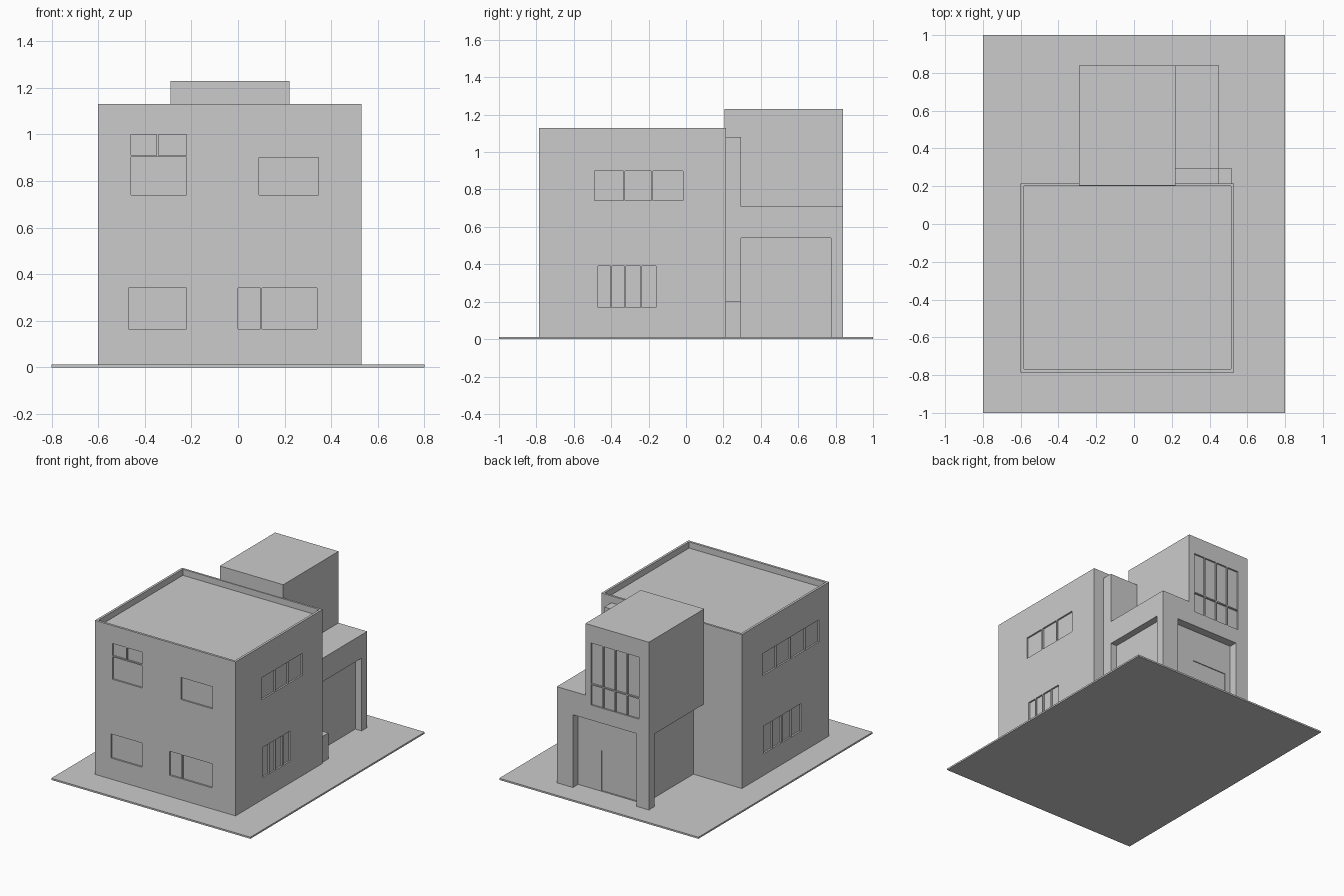
import bpy, bmesh

if "Cube" in bpy.data.objects:
    bpy.data.objects.remove(bpy.data.objects["Cube"])


def add_box(bm, lo, hi):
    size = [h - l for l, h in zip(lo, hi)]
    mid = [(l + h) / 2 for l, h in zip(lo, hi)]
    for v in bmesh.ops.create_cube(bm, size=1)["verts"]:
        v.co = [m + c * s for m, c, s in zip(mid, v.co, size)]


def boxes(name, *bounds):
    bm = bmesh.new()
    for lo, hi in bounds:
        add_box(bm, lo, hi)
    mesh = bpy.data.meshes.new(name)
    bm.to_mesh(mesh)
    bm.free()
    ob = bpy.data.objects.new(name, mesh)
    bpy.context.collection.objects.link(ob)
    return ob


def cut(ob, bounds):
    cutter = boxes(ob.name + "_cutter", *bounds)
    cutter.hide_render = True
    mod = ob.modifiers.new("openings", "BOOLEAN")
    mod.operation = "DIFFERENCE"
    mod.solver = "EXACT"
    mod.object = cutter
    bpy.context.view_layer.objects.active = ob
    bpy.ops.object.modifier_apply(modifier=mod.name)
    bpy.data.objects.remove(cutter)


def panes(axis, wall, inward, us, zs, depth=0.012, bar=0.008):
    """Pane recesses on a wall; us and zs list frame edges and bar centres."""
    def spans(e):
        return [(a + (bar / 2 if i else 0), b - (bar / 2 if i < len(e) - 2 else 0))
                for i, (a, b) in enumerate(zip(e, e[1:]))]
    d0, d1 = sorted((wall - inward * 0.03, wall + inward * depth))
    out = []
    for u0, u1 in spans(us):
        for z0, z1 in spans(zs):
            if axis == "y":
                out.append(((u0, d0, z0), (u1, d1, z1)))
            else:
                out.append(((d0, u0, z0), (d1, u1, z1)))
    return out


# Ground slab
boxes("ground_slab", ((-0.8, -1, 0), (0.8, 1, 0.012)))

# Main block with sunken roof and windows
L, R, F, B, H = -0.6, 0.53, -0.785, 0.215, 1.13
house = boxes("main_block", ((L, F, 0.005), (R, B, H)))
openings = [((L + 0.017, F + 0.017, 1.085), (R - 0.017, B - 0.015, 1.3))]
openings += panes("y", F, 1, [-0.46, -0.345, -0.22], [0.91, 1.0])
openings += panes("y", F, 1, [-0.46, -0.22], [0.74, 0.902])
openings += panes("y", F, 1, [0.09, 0.345], [0.74, 0.90])
openings += panes("y", F, 1, [-0.47, -0.22], [0.165, 0.34])
openings += panes("y", F, 1, [0.0, 0.1, 0.34], [0.165, 0.34])
openings += panes("x", R, -1, [-0.49, -0.33, -0.18, -0.015], [0.74, 0.90])
openings += panes("x", R, -1, [-0.47, -0.40, -0.325, -0.24, -0.16], [0.17, 0.39])
openings += panes("x", L, 1, [-0.67, -0.51, -0.345, -0.18, -0.02], [0.74, 0.90])
openings += panes("x", L, 1, [-0.46, -0.35, -0.245, -0.14, -0.03], [0.17, 0.37])
cut(house, openings)

# Raised rear room with a tall gridded window on the back
room = boxes("rear_room", ((-0.29, 0.205, 0.54), (0.22, 0.84, 1.23)))
cut(room, panes("y", 0.84, -1, [-0.21, -0.115, -0.018, 0.08, 0.175], [0.65, 0.80, 1.10]))

# Terrace deck beside the rear room
boxes("terrace_deck", ((0.22, 0.21, 0.54), (0.45, 0.84, 0.71)))

# Recessed ground-floor walls with a shallow door panel
porch = boxes("porch_walls", ((-0.21, 0.21, 0.005), (0.40, 0.78, 0.545)))
cut(porch, panes("y", 0.78, -1, [-0.145, 0.134], [0.015, 0.31], depth=0.006))

# Corner pillars carrying the rear room and the terrace
for side, x0, x1 in (("left", -0.29, -0.19), ("right", 0.32, 0.45)):
    boxes(side + "_pillar", ((x0, 0.775, 0), (x1, 0.84, 0.54)))

# Pier against the main block and its low plinth
boxes("rear_pier", ((0.21, 0.21, 0.0), (0.45, 0.295, 1.08)))
boxes("pier_plinth", ((0.44, 0.21, 0.0), (0.52, 0.295, 0.2)))
